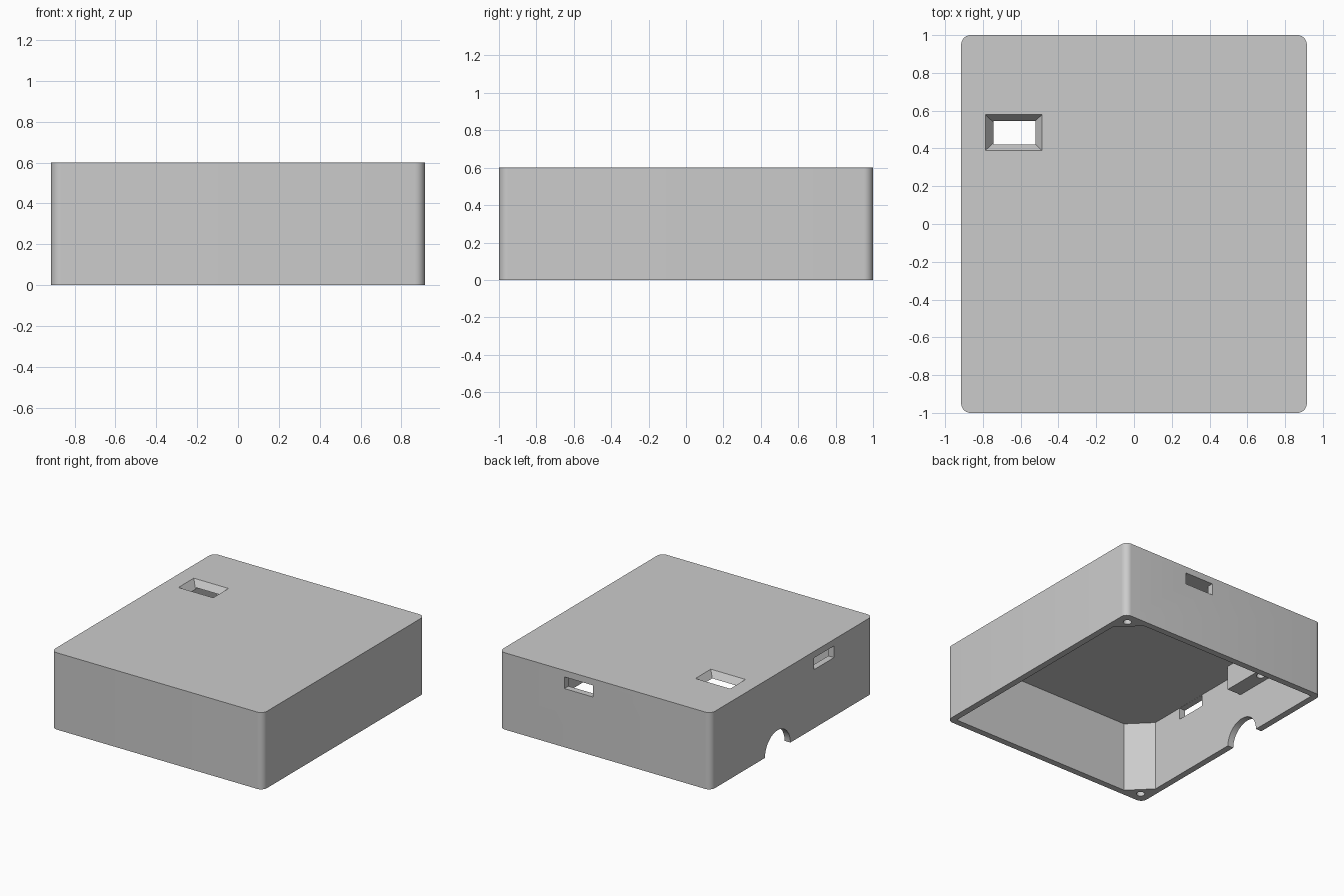
import bpy
import bmesh
from math import cos, sin, pi, radians

cube = bpy.data.objects.get("Cube")
if cube:
    bpy.data.objects.remove(cube, do_unlink=True)

HX, HY, TOP = 0.915, 1.0, 0.6      # half width, half depth, height
WALL = 0.05
IX, IY, CEIL = HX - WALL, HY - WALL, TOP - WALL

grey = bpy.data.materials.new("light_grey")
grey.use_nodes = True
colour = (0.6, 0.6, 0.6, 1)
grey.diffuse_color = colour
grey.node_tree.nodes["Principled BSDF"].inputs["Base Color"].default_value = colour


def loft(name, lower, upper):
    """Closed solid between two matching loops of 3D points."""
    bm = bmesh.new()
    a = [bm.verts.new(p) for p in lower]
    b = [bm.verts.new(p) for p in upper]
    n = len(a)
    bm.faces.new(a)
    bm.faces.new(b)
    for i in range(n):
        j = (i + 1) % n
        bm.faces.new((a[i], a[j], b[j], b[i]))
    bmesh.ops.recalc_face_normals(bm, faces=bm.faces)
    mesh = bpy.data.meshes.new(name)
    bm.to_mesh(mesh)
    bm.free()
    mesh.materials.append(grey)
    obj = bpy.data.objects.new(name, mesh)
    bpy.context.collection.objects.link(obj)
    return obj


def prism(name, outline, z0, z1):
    return loft(name, [(x, y, z0) for x, y in outline], [(x, y, z1) for x, y in outline])


def rect(x0, x1, y0, y1):
    return [(x0, y0), (x1, y0), (x1, y1), (x0, y1)]


def circle(cx, cy, r, n=32):
    return [(cx + r * cos(2 * pi * i / n), cy + r * sin(2 * pi * i / n)) for i in range(n)]


def rounded_rect(hx, hy, r, seg=8):
    points = []
    for k, (sx, sy) in enumerate([(1, 1), (-1, 1), (-1, -1), (1, -1)]):
        for i in range(seg + 1):
            a = (k + i / seg) * pi / 2
            points.append((sx * (hx - r) + r * cos(a), sy * (hy - r) + r * sin(a)))
    return points


def combine(target, tool, operation):
    """Apply a boolean and drop the tool."""
    mod = target.modifiers.new(operation.lower(), "BOOLEAN")
    mod.operation = operation
    mod.solver = "EXACT"
    mod.object = tool
    tool.hide_render = True
    bpy.context.view_layer.objects.active = target
    bpy.ops.object.modifier_apply(modifier=mod.name)
    bpy.data.objects.remove(tool, do_unlink=True)


# Outer shell
case = prism("enclosure_cover", rounded_rect(HX, HY, 0.05), 0, TOP)

# Cavity, with two opposite corners cut off to leave solid screw posts
c = 0.16
cavity = [(IX, -IY), (IX, IY - c), (IX - c, IY), (-IX, IY), (-IX, c - IY), (c - IX, -IY)]
combine(case, prism("cavity", cavity, -0.1, CEIL), "DIFFERENCE")

# Mounting block on the inside of the side wall
block = prism("mounting_block", rect(-IX - 0.02, -0.745, 0.16, 0.8), 0.36, CEIL + 0.02)
combine(case, block, "UNION")

# Screw holes in the posts and in the block
for x, y, z0, z1 in [(0.83, 0.915, -0.1, 0.3), (-0.83, -0.915, -0.1, 0.3),
                     (-0.8, 0.46, 0.3, 0.5)]:
    combine(case, prism("screw_hole", circle(x, y, 0.03, 24), z0, z1), "DIFFERENCE")

# Tapered opening in the top
wx, wy = -0.637, 0.484


def window_loop(z):
    d = z - CEIL
    hx, hy = 0.115 + 0.7 * d, 0.062 + 0.66 * d
    return [(x, y, z) for x, y in rect(wx - hx, wx + hx, wy - hy, wy + hy)]


combine(case, loft("window", window_loop(CEIL - 0.01), window_loop(TOP + 0.02)), "DIFFERENCE")

# Connector slots in the back and side walls, just below the ceiling
for outline in (rect(0.105, 0.35, IY - 0.03, HY + 0.05),
                rect(-HX - 0.05, 0.03 - IX, -0.52, -0.27)):
    combine(case, prism("slot", outline, 0.458, CEIL - 0.001), "DIFFERENCE")

# Half-round cable notch at the foot of the side wall
notch = circle(0.176, 0, 0.157, 48)
combine(case, loft("cable_notch", [(-HX - 0.05, y, z) for y, z in notch],
                   [(0.03 - IX, y, z) for y, z in notch]), "DIFFERENCE")

# Smooth the round corners and holes, keep the other edges sharp
bpy.ops.object.select_all(action="DESELECT")
case.select_set(True)
bpy.context.view_layer.objects.active = case
bpy.ops.object.shade_smooth_by_angle(angle=radians(30))
